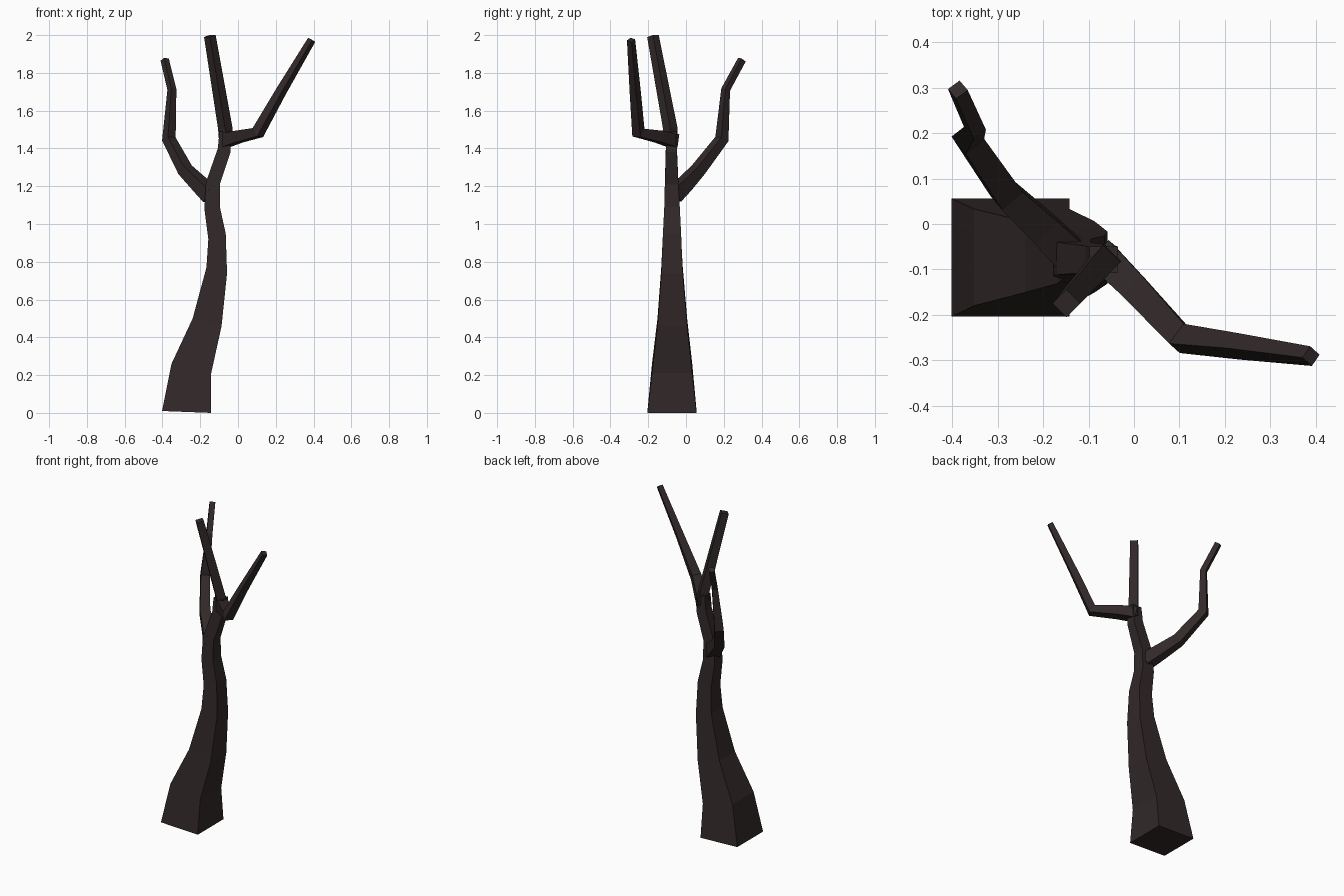
import bpy, bmesh, math
from mathutils import Vector

if "Cube" in bpy.data.objects:
    bpy.data.objects.remove(bpy.data.objects["Cube"])

bark = bpy.data.materials.new("dark_bark")
bark.diffuse_color = (0.032, 0.022, 0.022, 1)
bark.use_nodes = True
bark.node_tree.nodes["Principled BSDF"].inputs["Base Color"].default_value = bark.diffuse_color


def loft(name, rings):
    """Skin a list of four-cornered rings and cap both ends."""
    bm = bmesh.new()
    loops = [[bm.verts.new(p) for p in r] for r in rings]
    for a, b in zip(loops, loops[1:]):
        for i in range(4):
            j = (i + 1) % 4
            bm.faces.new((a[i], a[j], b[j], b[i]))
    bm.faces.new(loops[0][::-1])
    bm.faces.new(loops[-1])
    bmesh.ops.recalc_face_normals(bm, faces=bm.faces)
    me = bpy.data.meshes.new(name)
    bm.to_mesh(me)
    bm.free()
    me.materials.append(bark)
    ob = bpy.data.objects.new(name, me)
    bpy.context.collection.objects.link(ob)
    return ob


def branch(name, angle, path):
    """Square section swept along (x, y, z, width), sides turned to the angle."""
    side = Vector((-math.sin(math.radians(angle)), math.cos(math.radians(angle)), 0))
    pts = [Vector(p[:3]) for p in path]
    rings = []
    for i, p in enumerate(pts):
        t = Vector()
        if i > 0:
            t += (p - pts[i - 1]).normalized()
        if i < len(pts) - 1:
            t += (pts[i + 1] - p).normalized()
        t.normalize()
        s = (side - t * side.dot(t)).normalized()
        u = t.cross(s)
        h = path[i][3] / 2
        rings.append([p + s * a * h + u * b * h
                      for a, b in ((-1, -1), (1, -1), (1, 1), (-1, 1))])
    return loft(name, rings)


# Trunk: left x, left z, right x, right z, front y, back y
trunk = [
    (-0.402, 0.01, -0.142, 0.00, -0.204, 0.056),
    (-0.352, 0.26, -0.142, 0.21, -0.180, 0.033),
    (-0.240, 0.50, -0.087, 0.46, -0.151, 0.006),
    (-0.167, 0.77, -0.058, 0.74, -0.131, -0.017),
    (-0.157, 0.92, -0.065, 0.95, -0.122, -0.026),
    (-0.178, 1.08, -0.096, 1.09, -0.115, -0.033),
    (-0.170, 1.22, -0.096, 1.21, -0.112, -0.040),
    (-0.107, 1.40, -0.040, 1.38, -0.107, -0.048),
    (-0.098, 1.49, -0.035, 1.49, -0.107, -0.050),
]
loft("trunk", [[(xl, y0, zl), (xr, y0, zr), (xr, y1, zr), (xl, y1, zl)]
               for xl, zl, xr, zr, y0, y1 in trunk])

# Left rear branch
branch("left_branch", 130, [
    (-0.140, -0.070, 1.150, 0.080), (-0.205, -0.005, 1.212, 0.070),
    (-0.280, 0.065, 1.287, 0.060), (-0.366, 0.190, 1.450, 0.052),
    (-0.350, 0.210, 1.712, 0.034), (-0.388, 0.296, 1.870, 0.032)])

# Middle upright branch
branch("middle_branch", 225, [
    (-0.062, -0.078, 1.420, 0.052), (-0.068, -0.084, 1.510, 0.054),
    (-0.149, -0.175, 1.995, 0.044)])

# Right front branch
branch("right_branch", -42, [
    (-0.075, -0.065, 1.440, 0.070), (0.000, -0.140, 1.462, 0.062),
    (0.105, -0.252, 1.484, 0.054), (0.228, -0.269, 1.702, 0.042),
    (0.390, -0.291, 1.975, 0.031)])
